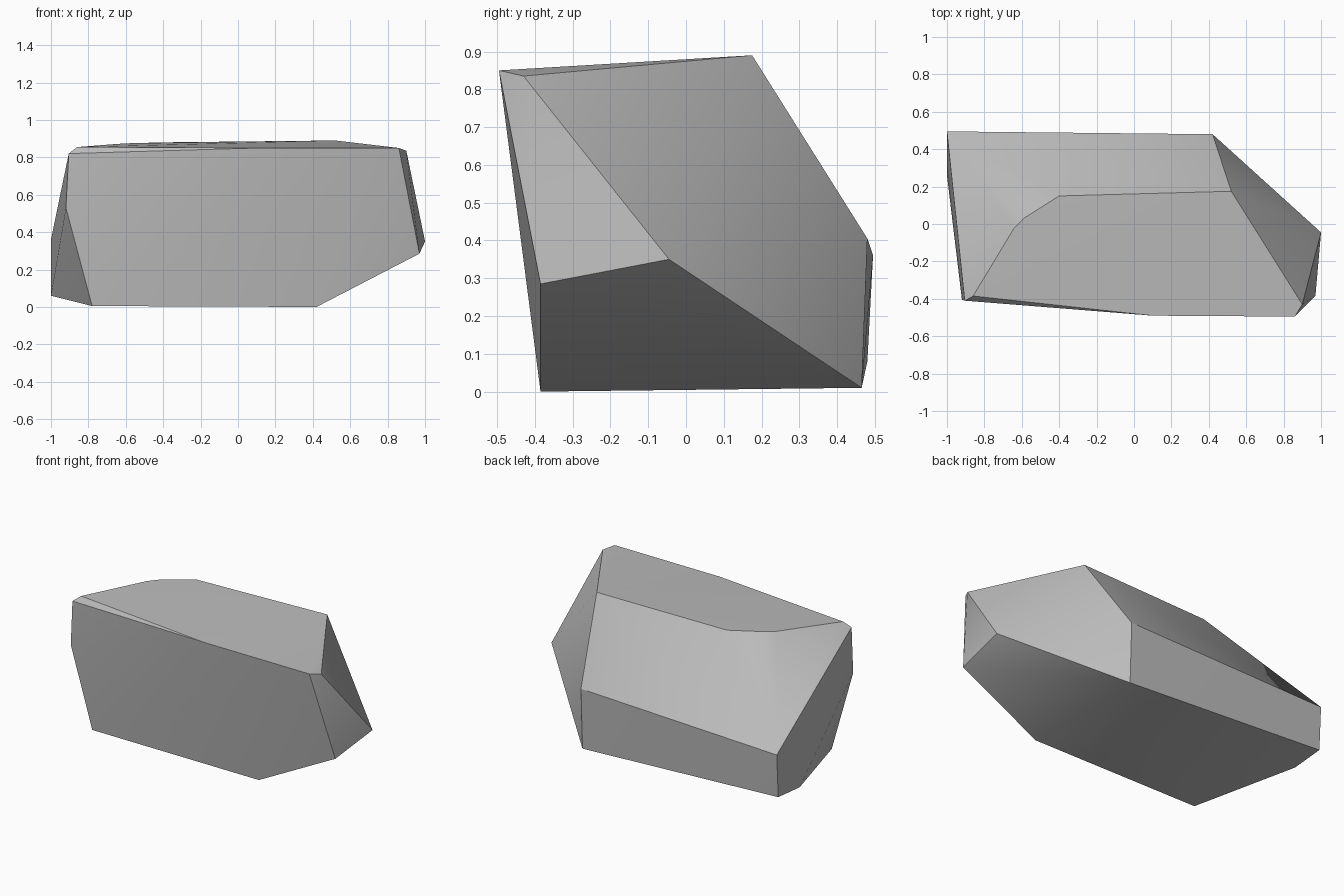
import bpy, bmesh, math

# Remove the default object
default = bpy.data.objects.get("Cube")
if default:
    bpy.data.objects.remove(default, do_unlink=True)

# Stone colour
stone = bpy.data.materials.new("stone_grey")
stone.use_nodes = True
colour = (0.5, 0.5, 0.5, 1)
stone.diffuse_color = colour
stone.node_tree.nodes["Principled BSDF"].inputs["Base Color"].default_value = colour

# Corner groups of the chipped boulder
base_corners = [(-0.78, -0.385, 0.005), (0.42, -0.385, 0), (0.42, 0.465, 0.01),
                (-1, 0.48, 0.08), (-1, 0.26, 0.06)]
middle_corners = [(0.97, -0.385, 0.285), (1, -0.045, 0.35), (0.42, 0.48, 0.405),
                  (-1, 0.495, 0.36), (-0.92, -0.405, 0.53)]
top_corners = [(-0.905, -0.41, 0.82), (-0.86, -0.385, 0.855), (0.1, -0.49, 0.85),
               (0.86, -0.495, 0.85), (0.9, -0.43, 0.835), (0.52, 0.175, 0.89),
               (-0.4, 0.15, 0.88), (-0.59, 0.03, 0.875), (-0.64, -0.02, 0.872)]


def build_hull(name, corners, material):
    """Wrap a convex, faceted solid around the given corners."""
    bm = bmesh.new()
    for corner in corners:
        bm.verts.new(corner)
    result = bmesh.ops.convex_hull(bm, input=bm.verts[:])
    loose = [v for v in bm.verts if not v.link_faces]
    bmesh.ops.delete(bm, geom=loose, context="VERTS")
    bmesh.ops.recalc_face_normals(bm, faces=bm.faces[:])
    mesh = bpy.data.meshes.new(name)
    bm.to_mesh(mesh)
    bm.free()
    mesh.materials.append(material)
    solid = bpy.data.objects.new(name, mesh)
    bpy.context.collection.objects.link(solid)
    return solid


# Boulder with soft shading across its shallow facets
boulder = build_hull("boulder", base_corners + middle_corners + top_corners, stone)
bpy.ops.object.select_all(action="DESELECT")
boulder.select_set(True)
bpy.context.view_layer.objects.active = boulder
bpy.ops.object.shade_smooth_by_angle(angle=math.radians(30))
